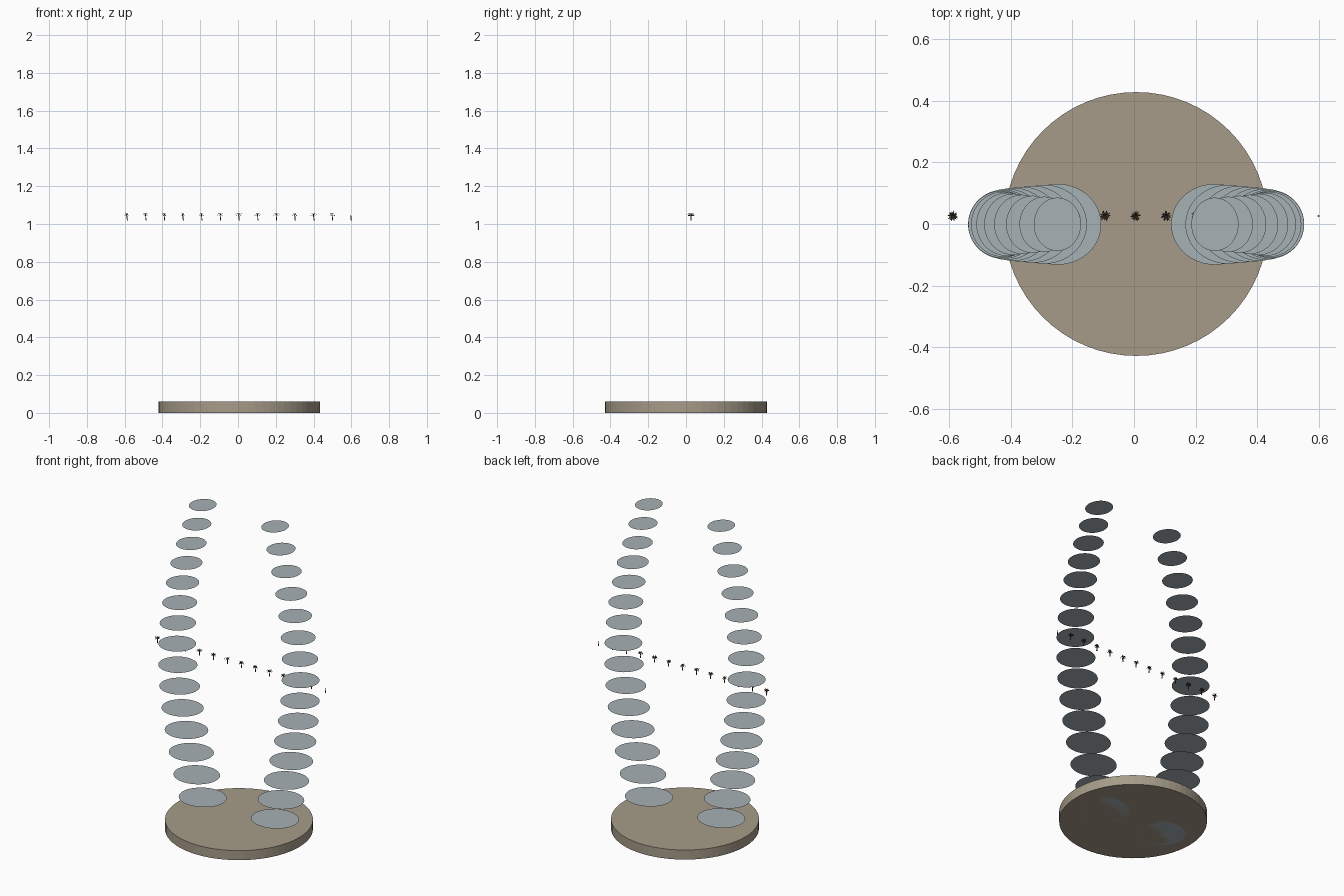
import bpy, bmesh, math, random
from mathutils import Vector, Matrix

if "Cube" in bpy.data.objects:
    bpy.data.objects.remove(bpy.data.objects["Cube"])

random.seed(4)
CX = 0.007            # symmetry axis of the model


def material(name, rgb):
    m = bpy.data.materials.new(name)
    m.diffuse_color = (*rgb, 1)
    m.use_nodes = True
    m.node_tree.nodes["Principled BSDF"].inputs["Base Color"].default_value = m.diffuse_color
    return m


SLATE = material("floor_slate", (0.38, 0.44, 0.46))
STONE = material("plinth_stone", (0.38, 0.33, 0.25))
BARK = material("tree_bark", (0.10, 0.06, 0.035))
LEAF = material("tree_leaf", (0.06, 0.05, 0.03))


def add_object(name, bm, *mats):
    me = bpy.data.meshes.new(name)
    bm.to_mesh(me)
    bm.free()
    for m in mats:
        me.materials.append(m)
    ob = bpy.data.objects.new(name, me)
    bpy.context.collection.objects.link(ob)
    return ob


# Round plinth
bm = bmesh.new()
bmesh.ops.create_cone(bm, cap_ends=True, segments=64, radius1=0.428, radius2=0.428,
                      depth=0.061, matrix=Matrix.Translation((CX, 0, 0.0305)))
add_object("plinth", bm, STONE)

# Two bowed stacks of paper-thin elliptical floor plates, tapering upward
for side, label in ((-1, "left"), (1, "right")):
    for k in range(16):
        x = CX + side * (0.212 + 0.2236 * math.sin(math.pi * k / 16))
        rx, ry = 0.147 - 0.0047 * k, 0.1345 - 0.0032 * k
        bm = bmesh.new()
        bmesh.ops.create_circle(
            bm, cap_ends=True, segments=64, radius=1,
            matrix=Matrix.Translation((x, -0.001, k * 2 / 15)) @ Matrix.Diagonal((rx, ry, 1, 1)))
        add_object(f"{label}_floor_{k:02d}", bm, SLATE)


def trunk(bm):
    # slightly leaning tapered trunk
    lean = Matrix.Rotation(math.radians(-5), 4, 'Y')
    bmesh.ops.create_cone(bm, cap_ends=True, segments=6, radius1=0.0032, radius2=0.002,
                          depth=0.03, matrix=lean @ Matrix.Translation((0, 0, 0.015)))


def frond(bm, angle, rise, length):
    # arched, pointed leaf blade
    d = Vector((math.cos(angle), math.sin(angle), 0))
    s = Vector((-d.y, d.x, 0))
    prev = None
    for t, w in ((0, 0.0008), (0.35, 0.0024), (0.7, 0.002), (1, 0.0004)):
        p = Vector((-0.002, 0, 0.028)) + d * length * t
        p.z += rise * math.sin(t * 2.2) - 0.006 * t * t
        pair = [bm.verts.new(p - s * w), bm.verts.new(p + s * w)]
        if prev:
            f = bm.faces.new((prev[0], pair[0], pair[1], prev[1]))
            f.material_index = 1
        prev = pair


# Row of tiny palm trees between the stacks; the last one is a bare trunk
for i in range(-6, 7):
    bm = bmesh.new()
    trunk(bm)
    if i < 6:
        for n in range(14):
            frond(bm, n * math.tau / 14 + random.uniform(-0.15, 0.15),
                  (0.004, 0.013)[n % 2], random.uniform(0.015, 0.019))
    tree = add_object(f"palm_tree_{i + 7:02d}", bm, BARK, LEAF)
    tree.location = (CX + 0.0988 * i, 0.026, 1.018)
